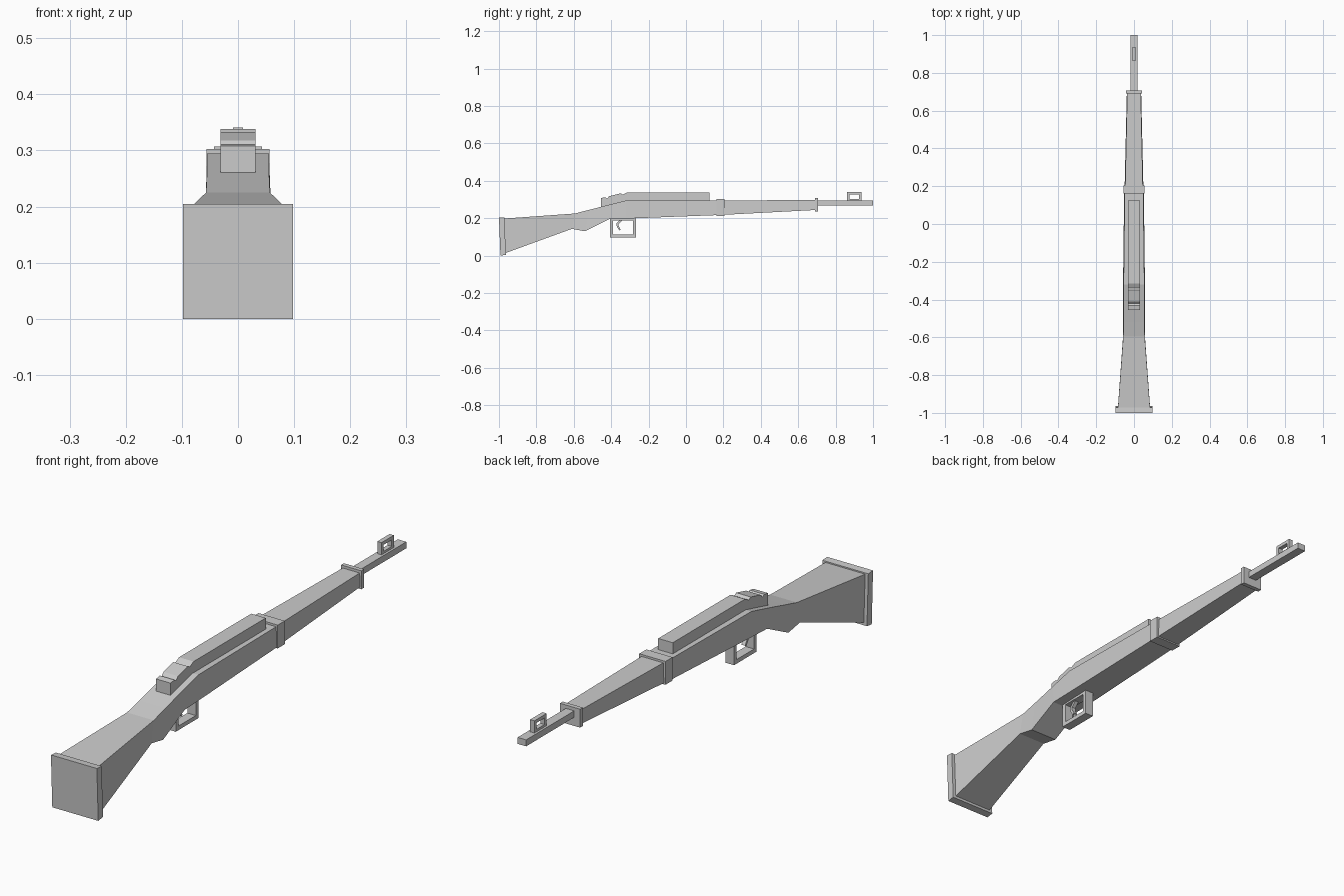
import bpy, bmesh

if "Cube" in bpy.data.objects:
    bpy.data.objects.remove(bpy.data.objects["Cube"])


def mesh_object(name, verts, faces):
    me = bpy.data.meshes.new(name)
    me.from_pydata(verts, [], faces)
    bm = bmesh.new()
    bm.from_mesh(me)
    bmesh.ops.recalc_face_normals(bm, faces=bm.faces)
    bm.to_mesh(me)
    bm.free()
    ob = bpy.data.objects.new(name, me)
    bpy.context.collection.objects.link(ob)
    return ob


def loft(name, sections):
    """Four-sided body; section = (bottom y, bottom z, bottom half width, top y, top z, top half width)."""
    verts, faces = [], []
    for yb, zb, wb, yt, zt, wt in sections:
        verts += [(-wb, yb, zb), (wb, yb, zb), (wt, yt, zt), (-wt, yt, zt)]
    for s in range(len(sections) - 1):
        for i in range(4):
            j = (i + 1) % 4
            faces.append((4 * s + i, 4 * s + j, 4 * s + 4 + j, 4 * s + 4 + i))
    n = len(verts)
    faces += [(3, 2, 1, 0), (n - 4, n - 3, n - 2, n - 1)]
    return mesh_object(name, verts, faces)


def box(name, y0, y1, z0, z1, w):
    return loft(name, [(y0, z0, w, y0, z1, w), (y1, z0, w, y1, z1, w)])


def extrude_profile(name, pts, w):
    n = len(pts)
    verts = [(x, y, z) for x in (-w, w) for y, z in pts]
    faces = [tuple(range(n)), tuple(range(2 * n - 1, n - 1, -1))]
    faces += [(i, (i + 1) % n, n + (i + 1) % n, n + i) for i in range(n)]
    return mesh_object(name, verts, faces)


def frame(name, y0, y1, z0, z1, t, w):
    """Rectangular loop with an open middle."""
    outer = [(y0, z0), (y1, z0), (y1, z1), (y0, z1)]
    inner = [(y0 + t, z0 + t), (y1 - t, z0 + t), (y1 - t, z1 - t), (y0 + t, z1 - t)]
    verts = [(x, y, z) for x in (-w, w) for y, z in outer + inner]
    faces = []
    for i in range(4):
        j = (i + 1) % 4
        faces += [(i, j, 4 + j, 4 + i), (8 + i, 8 + j, 12 + j, 12 + i),
                  (i, j, 8 + j, 8 + i), (4 + i, 4 + j, 12 + j, 12 + i)]
    return mesh_object(name, verts, faces)


# Wooden stock, from butt to the middle band
loft("stock", [
    (-0.97, 0.012, 0.085, -0.975, 0.198, 0.085),
    (-0.61, 0.143, 0.059, -0.595, 0.225, 0.057),
    (-0.54, 0.13, 0.059, -0.52, 0.244, 0.056),
    (-0.41, 0.195, 0.059, -0.42, 0.27, 0.055),
    (-0.32, 0.198, 0.058, -0.32, 0.295, 0.055),
    (0.18, 0.217, 0.052, 0.18, 0.295, 0.049)])

# Fore-end
loft("fore_end", [(0.18, 0.217, 0.05, 0.18, 0.295, 0.047),
                  (0.695, 0.244, 0.038, 0.695, 0.297, 0.036)])

# Butt plate, slightly tilted
loft("butt_plate", [(-0.992, 0.0, 0.098, -1.0, 0.205, 0.098),
                    (-0.963, 0.004, 0.098, -0.971, 0.203, 0.098)])

# Bands and barrel
box("middle_band", 0.162, 0.205, 0.213, 0.303, 0.056)
box("front_band", 0.69, 0.707, 0.236, 0.307, 0.043)
box("barrel", 0.6, 1.0, 0.269, 0.294, 0.018)

# Receiver with stepped rear
extrude_profile("receiver", [
    (-0.455, 0.257), (-0.455, 0.308), (-0.432, 0.312), (-0.422, 0.305),
    (-0.41, 0.318), (-0.35, 0.333), (-0.338, 0.326), (-0.315, 0.338),
    (0.125, 0.338), (0.125, 0.257)], 0.031)

# Trigger guard and trigger
frame("trigger_guard", -0.405, -0.267, 0.098, 0.205, 0.016, 0.018)
extrude_profile("trigger", [
    (-0.345, 0.2), (-0.372, 0.172), (-0.37, 0.155), (-0.357, 0.135),
    (-0.349, 0.139), (-0.36, 0.158), (-0.36, 0.169), (-0.33, 0.2)], 0.008)

# Front sight hoop
frame("front_sight", 0.862, 0.937, 0.29, 0.341, 0.013, 0.009)
